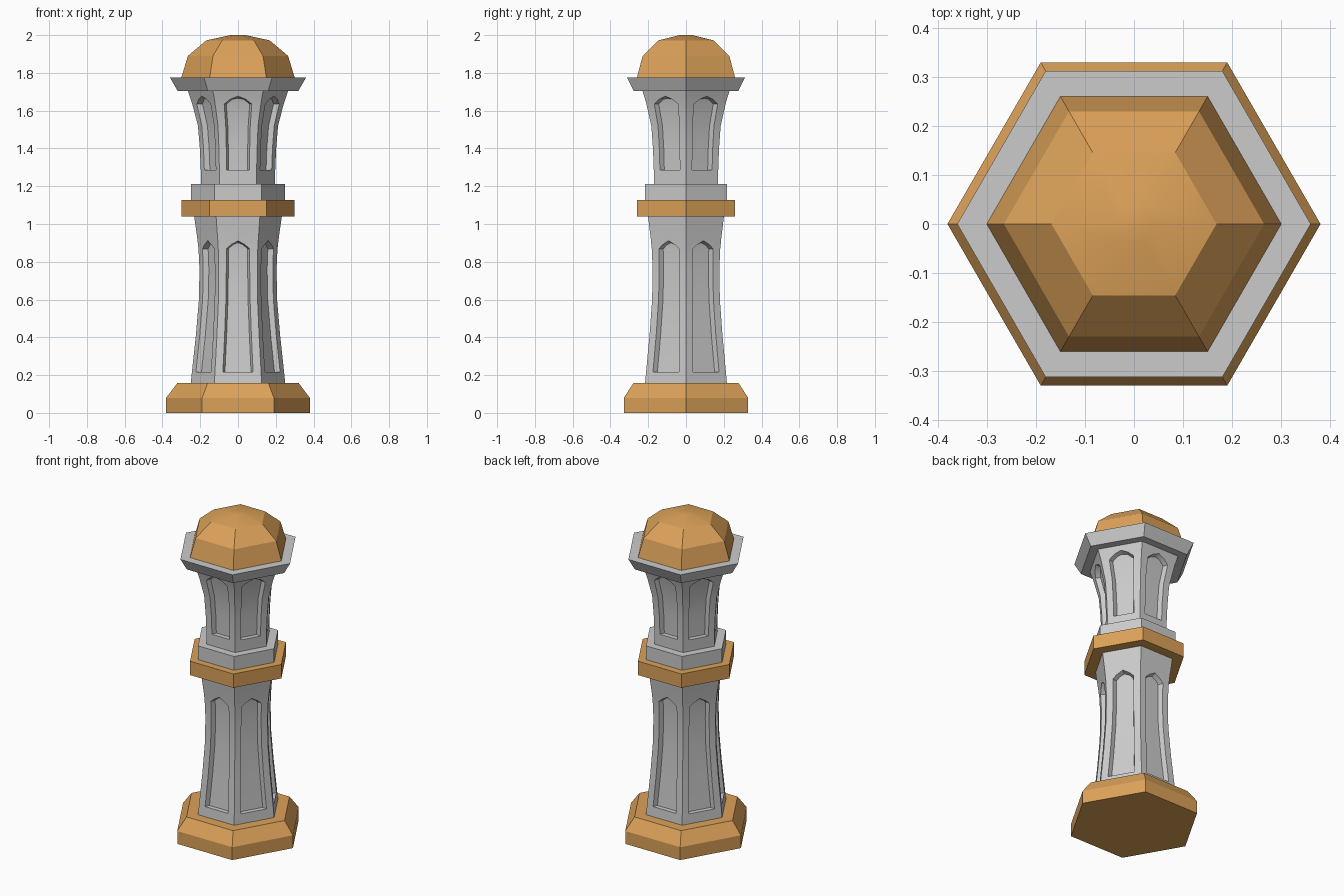
import bpy, bmesh
from math import sin, cos, radians
from mathutils import Matrix, Vector

if "Cube" in bpy.data.objects:
    bpy.data.objects.remove(bpy.data.objects["Cube"])

DEPTH, TAPER = 0.028, 0.011     # panel recess depth and jamb slope
orange = bpy.data.materials.new("orange")
orange.diffuse_color = (0.72, 0.36, 0.10, 1)
orange.use_nodes = True
orange.node_tree.nodes["Principled BSDF"].inputs["Base Color"].default_value = orange.diffuse_color


def finish(bm, name, mat=None):
    bmesh.ops.recalc_face_normals(bm, faces=bm.faces)
    me = bpy.data.meshes.new(name)
    bm.to_mesh(me)
    bm.free()
    ob = bpy.data.objects.new(name, me)
    bpy.context.collection.objects.link(ob)
    if mat:
        me.materials.append(mat)
    bpy.ops.object.select_all(action='DESELECT')
    ob.select_set(True)
    bpy.context.view_layer.objects.active = ob
    bpy.ops.object.shade_smooth_by_angle(angle=radians(30))
    return ob


def hex_stack(name, profile, mat=None):
    """Six-sided solid from (corner radius, z) pairs."""
    bm = bmesh.new()
    rings = [[bm.verts.new((r * cos(radians(60 * i)), r * sin(radians(60 * i)), z))
              for i in range(6)] for r, z in profile]
    for a, b in zip(rings, rings[1:]):
        for i in range(6):
            j = (i + 1) % 6
            bm.faces.new((a[i], a[j], b[j], b[i]))
    bm.faces.new(rings[0][::-1])
    bm.faces.new(rings[-1])
    return finish(bm, name, mat)


def panelled_shaft(name, bottom, rows, top):
    """Hex shaft; rows are (z, radius, panel half width), ending at the arch peak."""
    bm = bmesh.new()
    cache = {}

    def face(rot, *pts):
        vs = []
        for p in pts:
            q = rot @ Vector(p)
            key = tuple(round(c, 4) + 0.0 for c in q)
            v = cache.setdefault(key, None) or bm.verts.new(q)
            cache[key] = v
            if v not in vs:
                vs.append(v)
        if len(vs) > 2:
            bm.faces.new(vs)

    def edge(z, r, s):
        return (s * r / 2, -r * cos(radians(30)), z)

    def rim(row, s):
        z, r, w = row
        return (s * w, -r * cos(radians(30)), z)

    def floor(row, s):
        z, r, w = row
        return (s * max(w - TAPER, 0), -r * cos(radians(30)) + DEPTH,
                z - (TAPER if w == 0 else 0))

    for k in range(6):
        rot = Matrix.Rotation(radians(60 * k), 3, 'Z')
        first, last = rows[0], rows[-1]
        # plain areas below and above the panel
        face(rot, edge(*bottom, -1), edge(*bottom, 1), edge(*first[:2], 1),
             rim(first, 1), rim(first, -1), edge(*first[:2], -1))
        face(rot, edge(*last[:2], -1), rim(last, 1), edge(*last[:2], 1),
             edge(*top, 1), edge(*top, -1))
        # sill, frame strips, jambs and recessed floor
        face(rot, rim(first, -1), rim(first, 1), floor(first, 1), floor(first, -1))
        for a, b in zip(rows, rows[1:]):
            for s in (-1, 1):
                face(rot, edge(*a[:2], s), rim(a, s), rim(b, s), edge(*b[:2], s))
                face(rot, rim(a, s), floor(a, s), floor(b, s), rim(b, s))
            face(rot, floor(a, -1), floor(a, 1), floor(b, 1), floor(b, -1))
    bmesh.ops.holes_fill(bm, edges=[e for e in bm.edges if e.is_boundary], sides=6)
    return finish(bm, name)


# Orange plinth, middle band and dome
hex_stack("plinth", [(0.38, 0), (0.38, 0.08), (0.322, 0.157)], orange)
hex_stack("middle_band", [(0.30, 1.04), (0.30, 1.127)], orange)
hex_stack("dome", [(0.30, 1.775), (0.265, 1.89), (0.168, 1.972), (0.04, 2.0)], orange)

# Grey collar and flared cap plate
hex_stack("collar", [(0.25, 1.127), (0.25, 1.213)])
hex_stack("cap_plate", [(0.32, 1.705), (0.36, 1.775)])

# Shafts with arched panels
panelled_shaft("lower_shaft", (0.157, 0.25),
               [(0.217, 0.244, 0.08), (0.41, 0.223, 0.071), (0.60, 0.207, 0.064),
                (0.76, 0.204, 0.062), (0.868, 0.209, 0.062), (0.89, 0.212, 0.038),
                (0.912, 0.214, 0)], (1.04, 0.232))
panelled_shaft("upper_shaft", (1.213, 0.196),
               [(1.285, 0.197, 0.061), (1.40, 0.202, 0.062), (1.52, 0.212, 0.065),
                (1.635, 0.242, 0.073), (1.66, 0.25, 0.042), (1.677, 0.256, 0)],
               (1.705, 0.266))
